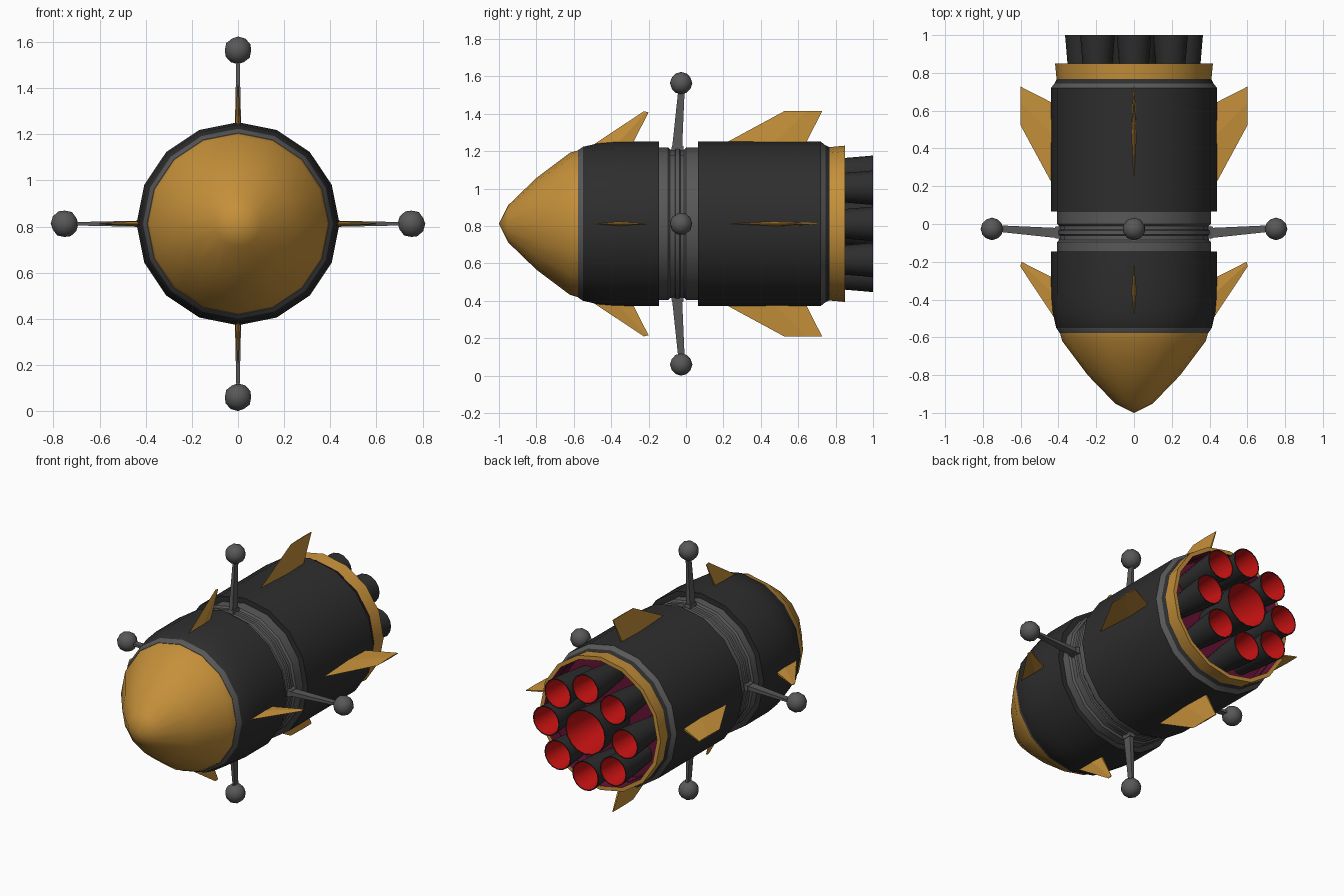
import bpy, bmesh, math
from mathutils import Vector, Matrix

if "Cube" in bpy.data.objects:
    bpy.data.objects.remove(bpy.data.objects["Cube"])

ZC = 0.812  # height of the long axis


def material(name, rgb):
    m = bpy.data.materials.new(name)
    m.diffuse_color = (*rgb, 1)
    m.use_nodes = True
    m.node_tree.nodes["Principled BSDF"].inputs["Base Color"].default_value = m.diffuse_color
    return m


GOLD = material("gold", (0.56, 0.28, 0.042))
DARK = material("charcoal", (0.027, 0.027, 0.027))
GREY = material("grey", (0.098, 0.098, 0.098))
RED = material("nozzle_red", (0.58, 0.006, 0.006))
MAROON = material("dark_maroon", (0.13, 0.006, 0.035))


def finish(bm, name, mats, smooth=35):
    bmesh.ops.recalc_face_normals(bm, faces=bm.faces)
    me = bpy.data.meshes.new(name)
    bm.to_mesh(me)
    bm.free()
    ob = bpy.data.objects.new(name, me)
    bpy.context.collection.objects.link(ob)
    for m in mats:
        me.materials.append(m)
    if smooth:
        bpy.ops.object.select_all(action='DESELECT')
        ob.select_set(True)
        bpy.context.view_layer.objects.active = ob
        bpy.ops.object.shade_smooth_by_angle(angle=math.radians(smooth))
    return ob


def lathe(name, profile, mats, idx=None, cx=0, cz=ZC, n=16, closed=False):
    """Revolve (y, r) points about the y direction; idx = material per band."""
    bm = bmesh.new()
    rings = []
    for y, r in profile:
        if r == 0:
            rings.append([bm.verts.new((cx, y, cz))] * n)
        else:
            rings.append([bm.verts.new((cx + r * math.cos(2 * math.pi * k / n), y,
                                        cz + r * math.sin(2 * math.pi * k / n)))
                          for k in range(n)])
    if closed:
        rings.append(rings[0])
    for i, (a, b) in enumerate(zip(rings, rings[1:])):
        for k in range(n):
            j = (k + 1) % n
            quad = list(dict.fromkeys((a[k], a[j], b[j], b[k])))
            f = bm.faces.new(quad)
            f.material_index = idx[i] if idx else 0
    return finish(bm, name, mats)


def loft(name, sections, mat, turn):
    """Join cross-sections modelled pointing up, then turn about the long axis."""
    bm = bmesh.new()
    m = Matrix.Translation((0, 0, ZC)) @ Matrix.Rotation(turn, 4, 'Y')
    rings = [[bm.verts.new(m @ Vector(p)) for p in s] for s in sections]
    for a, b in zip(rings, rings[1:]):
        for k in range(len(a)):
            j = (k + 1) % len(a)
            bm.faces.new((a[k], a[j], b[j], b[k]))
    bm.faces.new(rings[0])
    bm.faces.new(rings[-1])
    return finish(bm, name, [mat], 0)


# Nose cone
lathe("nose_cone", [(-1, 0), (-0.95, 0.10), (-0.80, 0.245), (-0.62, 0.38),
                    (-0.578, 0.392), (-0.57, 0)], [GOLD])

# Front hull with a grey chamfered lip
lathe("front_hull", [(-0.577, 0), (-0.577, 0.394), (-0.55, 0.412), (-0.47, 0.43),
                     (-0.37, 0.44), (-0.145, 0.44), (-0.145, 0)],
      [DARK, GREY], [1, 1, 0, 0, 0, 0])

# Waist with a shallow groove where the antennas stand
lathe("waist", [(-0.16, 0), (-0.16, 0.407), (-0.095, 0.407), (-0.085, 0.397),
                (-0.06, 0.397), (-0.055, 0.403), (-0.035, 0.403), (-0.03, 0.397),
                (-0.01, 0.397), (0, 0.407), (0.08, 0.407), (0.08, 0)], [GREY])

# Rear hull, grey bevel, recessed engine bay
lathe("rear_hull", [(0.065, 0), (0.065, 0.44), (0.72, 0.44), (0.745, 0.42),
                    (0.775, 0.405), (0.775, 0.385), (0.70, 0.385), (0.70, 0)],
      [DARK, GREY, MAROON], [0, 0, 1, 0, 0, 2, 2])

# Gold ring around the engine bay
lathe("engine_ring", [(0.768, 0.41), (0.85, 0.418), (0.85, 0.393), (0.768, 0.388)],
      [GOLD, MAROON], [0, 0, 1, 1], closed=True)


# Engine nozzles: one large, eight small
def nozzle(name, x, z, r0, r1):
    lathe(name, [(0.69, 0), (0.69, r0), (0.85, r0 + 0.6 * (r1 - r0)), (1, r1),
                 (1, r1 - 0.006), (0.85, r0 + 0.6 * (r1 - r0) - 0.006),
                 (0.71, r0 - 0.006), (0.71, 0)],
          [DARK, RED], [0, 0, 0, 0, 1, 1, 1], cx=x, cz=ZC + z)


nozzle("main_nozzle", 0, 0, 0.10, 0.14)
for k in range(8):
    a = k * math.pi / 4
    nozzle(f"outer_nozzle_{k + 1}", 0.273 * math.cos(a), 0.273 * math.sin(a), 0.06, 0.092)


# Fins and antennas, four of each around the hull
def fin_section(y0, y1, r0, r1, t):
    mid = y0 + 0.6 * (y1 - y0)
    return [(0, y0, r0), (t, mid, r0 + 0.6 * (r1 - r0)), (t * 0.6, y1, r1),
            (-t * 0.6, y1, r1), (-t, mid, r0 + 0.6 * (r1 - r0))]


for k in range(4):
    turn = k * math.pi / 2
    loft(f"rear_fin_{k + 1}", [fin_section(0.17, 0.63, 0.41, 0.41, 0.013),
                               fin_section(0.525, 0.728, 0.602, 0.602, 0.004)], GOLD, turn)
    loft(f"front_fin_{k + 1}", [fin_section(-0.53, -0.30, 0.40, 0.40, 0.013),
                                fin_section(-0.225, -0.2, 0.602, 0.596, 0.003)], GOLD, turn)

    def bar(y, r, w, t):
        return [(-t, y - w, r), (t, y - w, r), (t, y + w, r), (-t, y + w, r)]

    loft(f"antenna_foot_{k + 1}", [bar(-0.045, 0.39, 0.034, 0.02),
                                   bar(-0.045, 0.418, 0.03, 0.017)], GREY, turn)
    loft(f"antenna_arm_{k + 1}", [bar(-0.048, 0.40, 0.027, 0.014),
                                  bar(-0.024, 0.72, 0.017, 0.007)], GREY, turn)
    bm = bmesh.new()
    m = Matrix.Translation((0, 0, ZC)) @ Matrix.Rotation(turn, 4, 'Y')
    bmesh.ops.create_icosphere(bm, subdivisions=2, radius=0.06,
                               matrix=m @ Matrix.Translation((0, -0.026, 0.752)))
    finish(bm, f"antenna_ball_{k + 1}", [GREY], 40)
